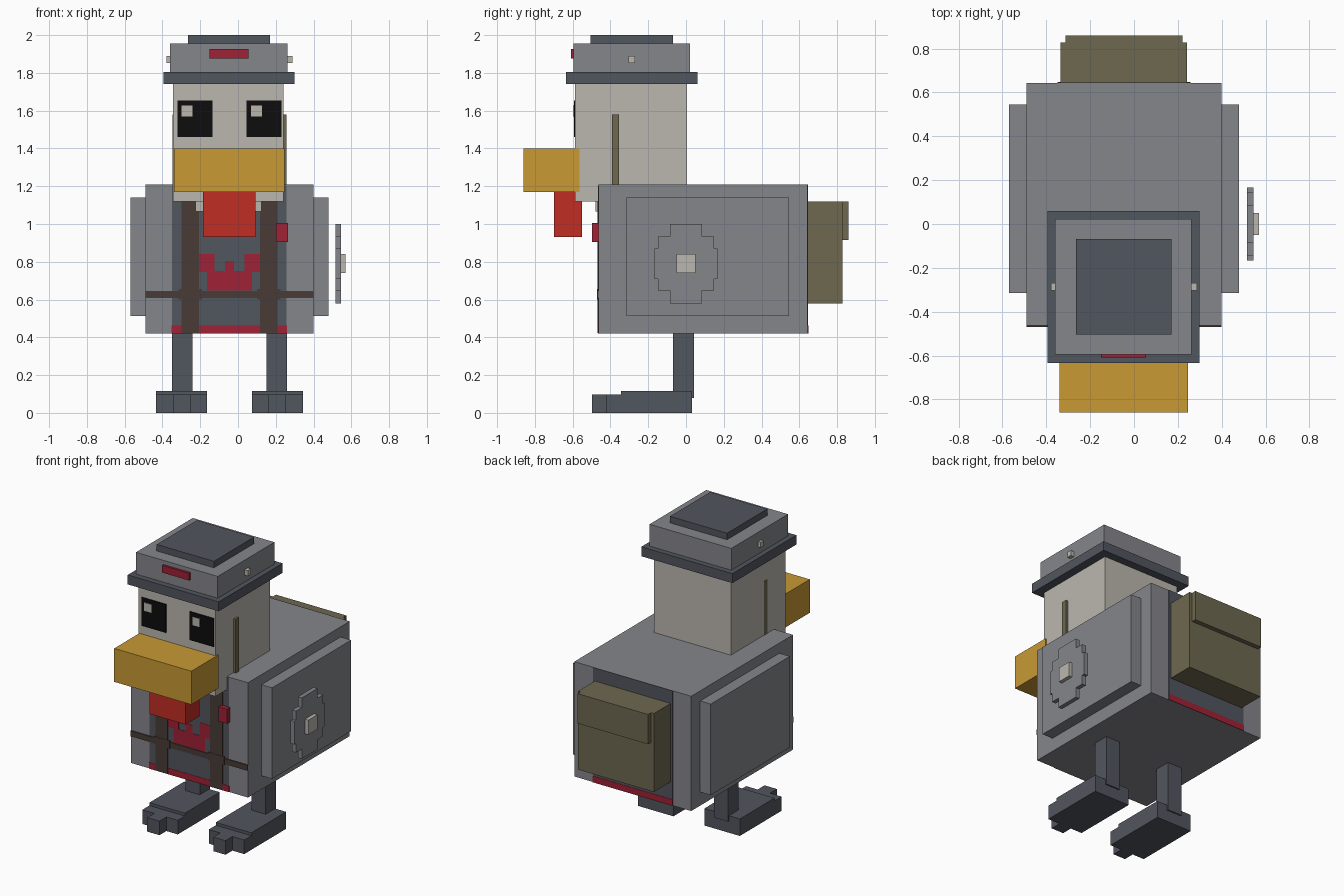
import bpy, bmesh
from mathutils import Matrix, Vector

if "Cube" in bpy.data.objects:
    bpy.data.objects.remove(bpy.data.objects["Cube"])


def material(name, rgb):
    m = bpy.data.materials.new(name)
    m.diffuse_color = (*rgb, 1)
    m.use_nodes = True
    m.node_tree.nodes["Principled BSDF"].inputs["Base Color"].default_value = m.diffuse_color
    return m


GREY = material("grey", (0.235, 0.24, 0.26))
SLATE = material("slate", (0.083, 0.092, 0.112))
CREAM = material("cream", (0.50, 0.475, 0.43))
YELLOW = material("beak yellow", (0.58, 0.32, 0.034))
RED = material("wattle red", (0.53, 0.026, 0.017))
CRIMSON = material("crimson", (0.35, 0.015, 0.035))
OLIVE = material("olive", (0.155, 0.14, 0.08))
BROWN = material("strap brown", (0.065, 0.044, 0.037))
BLACK = material("black", (0.004, 0.004, 0.004))

MID = -0.045  # symmetry plane of the bird


def boxes(name, mat, *ranges):
    """One object made of boxes given as (x0, x1, y0, y1, z0, z1)."""
    bm = bmesh.new()
    for x0, x1, y0, y1, z0, z1 in ranges:
        size = Vector((x1 - x0, y1 - y0, z1 - z0))
        centre = Vector((x0 + x1, y0 + y1, z0 + z1)) / 2
        bmesh.ops.create_cube(
            bm, size=1, matrix=Matrix.Translation(centre) @ Matrix.Diagonal((*size, 1)))
    me = bpy.data.meshes.new(name)
    bm.to_mesh(me)
    bm.free()
    me.materials.append(mat)
    ob = bpy.data.objects.new(name, me)
    bpy.context.collection.objects.link(ob)
    return ob


def pair(name, mat, *ranges):
    """Boxes on the right side, repeated on the left."""
    boxes(name + "_right", mat, *ranges)
    boxes(name + "_left", mat, *[
        (2 * MID - x1, 2 * MID - x0, *rest) for x0, x1, *rest in ranges])


def stepped_plate(name, mat, x0, x1, cy, cz, rows):
    """Extruded stepped disc; rows are (half width, half height), widest first."""
    quarter = []
    for i, (w, h) in enumerate(rows):
        quarter.append((w, h))
        if i + 1 < len(rows):
            quarter.append((rows[i + 1][0], h))
    outline = quarter + [(-a, b) for a, b in reversed(quarter)]
    outline += [(-a, -b) for a, b in quarter] + [(a, -b) for a, b in reversed(quarter)]
    bm = bmesh.new()
    face = bm.faces.new([bm.verts.new((x0, cy + a, cz + b)) for a, b in outline])
    ext = bmesh.ops.extrude_face_region(bm, geom=[face])
    bmesh.ops.translate(bm, vec=(x1 - x0, 0, 0),
                        verts=[v for v in ext["geom"] if isinstance(v, bmesh.types.BMVert)])
    bmesh.ops.recalc_face_normals(bm, faces=bm.faces[:])
    me = bpy.data.meshes.new(name)
    bm.to_mesh(me)
    bm.free()
    me.materials.append(mat)
    bpy.context.collection.objects.link(bpy.data.objects.new(name, me))


def front(x0, x1, z0, z1, layer=1):
    """Thin painted plate on the chest."""
    return (x0, x1, -0.463 - 0.002 * layer, -0.46, z0, z1)


# Body and wings
boxes("body", GREY, (-0.49, 0.40, -0.463, 0.643, 0.42, 1.21))
pair("wing", GREY, (0.40, 0.48, -0.315, 0.545, 0.513, 1.14))

# Shield medallion beside the right wing
stepped_plate("medallion", GREY, 0.515, 0.545, 0, 0.79,
              [(0.166, 0.08), (0.147, 0.143), (0.085, 0.21)])
boxes("medallion_centre", CREAM, (0.54, 0.57, -0.05, 0.05, 0.74, 0.84))

# Chest clothing
boxes("chest_panel", SLATE, front(-0.35, 0.257, 0.42, 1.205))
boxes("chest_hem", CRIMSON, front(-0.352, 0.259, 0.42, 0.463, 2))
boxes("chest_emblem", CRIMSON,
      front(-0.165, 0.075, 0.648, 0.75, 2), front(-0.215, -0.125, 0.745, 0.84, 2),
      front(0.035, 0.125, 0.745, 0.84, 2), front(-0.07, -0.02, 0.745, 0.805, 2))
pair("shoulder_strap", BROWN, front(0.117, 0.21, 0.422, 1.20, 3))
pair("strap_joint", BROWN, front(0.10, 0.225, 0.60, 0.655, 4))
boxes("waist_strap", BROWN, front(-0.49, 0.40, 0.607, 0.645, 3.5))
boxes("chest_radio", CRIMSON, (0.20, 0.265, -0.498, -0.463, 0.905, 1.005))

# Back clothing and pack
boxes("back_panel", SLATE, (-0.35, 0.257, 0.64, 0.646, 0.42, 1.21))
boxes("back_hem", CRIMSON, (-0.35, 0.257, 0.64, 0.648, 0.42, 0.463))
boxes("backpack", OLIVE, (-0.335, 0.242, 0.64, 0.828, 0.58, 1.12))
boxes("backpack_flap", OLIVE, (-0.313, 0.222, 0.825, 0.86, 0.915, 1.12))

# Head, collar and side straps
boxes("head", CREAM, (-0.345, 0.24, -0.587, 0.005, 1.12, 1.76))
boxes("collar", CREAM, (-0.225, 0.125, -0.48, -0.46, 1.065, 1.125))
pair("head_strap", OLIVE, (0.235, 0.257, -0.392, -0.355, 1.20, 1.58))

# Face
pair("eye", BLACK, (0.045, 0.23, -0.594, -0.585, 1.46, 1.655))
boxes("eye_glints", CREAM, *[
    (x, x + 0.056, -0.597, -0.592, 1.57, 1.627) for x in (-0.298, 0.07)])
boxes("beak", YELLOW, (-0.34, 0.247, -0.86, -0.565, 1.17, 1.40))
boxes("wattle", RED, (-0.185, 0.092, -0.70, -0.55, 0.93, 1.175))

# Helmet
boxes("hat_brim", SLATE, (-0.395, 0.298, -0.635, 0.06, 1.74, 1.805))
boxes("hat_crown", GREY, (-0.36, 0.262, -0.595, 0.022, 1.80, 1.955))
boxes("hat_top", SLATE, (-0.265, 0.17, -0.505, -0.068, 1.95, 2.0))
boxes("hat_badge", CRIMSON, (-0.15, 0.055, -0.61, -0.59, 1.877, 1.927))
pair("hat_button", CREAM, (0.258, 0.288, -0.304, -0.27, 1.853, 1.89))

# Legs and stepped toes
pair("leg", SLATE, (0.152, 0.26, -0.07, 0.042, 0.08, 0.425))
pair("foot", SLATE, (0.073, 0.343, -0.345, 0.033, 0, 0.117))
pair("toes", SLATE, (0.073, 0.343, -0.422, -0.34, 0, 0.097),
     (0.16, 0.253, -0.497, -0.42, 0, 0.097))
